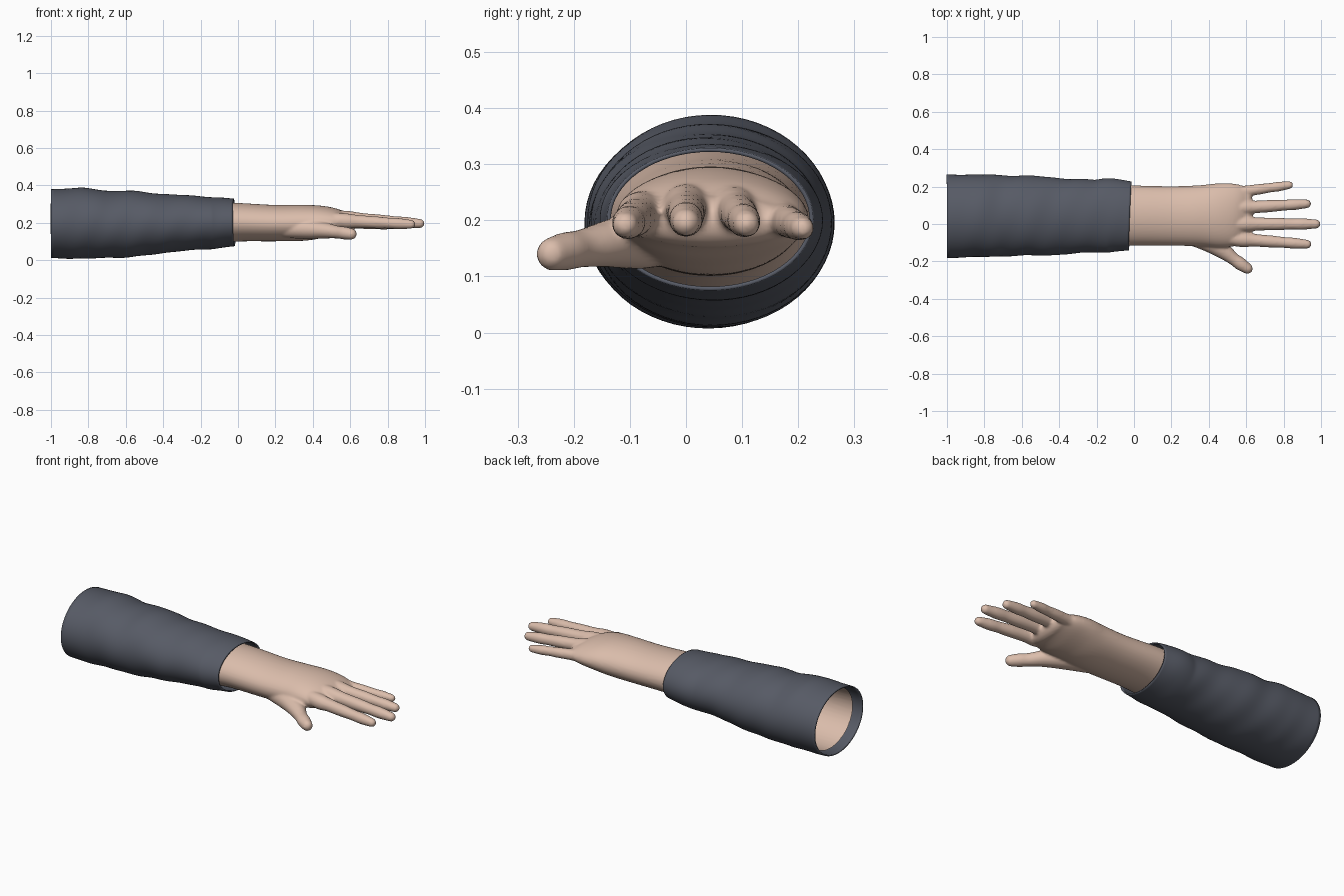
import bpy, bmesh, math
from mathutils import Vector

cube = bpy.data.objects.get("Cube")
if cube:
    bpy.data.objects.remove(cube, do_unlink=True)


def material(name, rgb):
    m = bpy.data.materials.new(name)
    m.use_nodes = True
    m.diffuse_color = (*rgb, 1)
    bsdf = m.node_tree.nodes["Principled BSDF"]
    bsdf.inputs["Base Color"].default_value = (*rgb, 1)
    bsdf.inputs["Roughness"].default_value = 0.8
    return m


skin = material("skin", (0.71, 0.51, 0.41))
cloth = material("slate cloth", (0.095, 0.104, 0.132))


def smooth_path(keys, steps):
    """Catmull-Rom curve through keys of (x, y, z, half width, half height)."""
    k = [Vector(p) for p in keys]
    k = [k[0] * 2 - k[1]] + k + [k[-1] * 2 - k[-2]]
    out = []
    for a, b, c, d in zip(k, k[1:], k[2:], k[3:]):
        for i in range(steps):
            t = i / steps
            out.append(0.5 * (2 * b + (c - a) * t + (2 * a - 5 * b + 4 * c - d) * t * t
                              + (3 * b - a - 3 * c + d) * t ** 3))
    return out + [k[-2]]


def tube(bm, keys, steps=6, sides=24, round_tip=False, capped=True, ripple=None):
    """Loft oval rings along a path, optionally with a domed tip."""
    path = smooth_path(keys, steps)
    pts = [p.xyz for p in path]
    rings = []
    for i, p in enumerate(path):
        tangent = (pts[min(i + 1, len(pts) - 1)] - pts[max(i - 1, 0)]).normalized()
        rings.append((pts[i], tangent, p[3], p[4]))
    if round_tip:
        c, tangent, w, h = rings[-1]
        for a in (0.35, 0.7, 1.0, 1.25, 1.45):
            rings.append((c + tangent * min(w, h) * math.sin(a), tangent,
                          w * math.cos(a), h * math.cos(a)))
    loops = []
    for c, tangent, w, h in rings:
        side = Vector((0, 0, 1)).cross(tangent).normalized()
        up = tangent.cross(side)
        loop = []
        for j in range(sides):
            a = math.tau * j / sides
            s = 1 + (ripple(c.x, a) if ripple else 0)
            loop.append(bm.verts.new(c + side * w * s * math.cos(a) + up * h * s * math.sin(a)))
        loops.append(loop)
    for l1, l2 in zip(loops, loops[1:]):
        for j in range(sides):
            n = (j + 1) % sides
            bm.faces.new((l1[j], l1[n], l2[n], l2[j]))
    if capped:
        bm.faces.new(loops[0])
        bm.faces.new(loops[-1])


def finish(bm, name, mat):
    bmesh.ops.recalc_face_normals(bm, faces=bm.faces)
    mesh = bpy.data.meshes.new(name)
    bm.to_mesh(mesh)
    bm.free()
    mesh.materials.append(mat)
    ob = bpy.data.objects.new(name, mesh)
    bpy.context.collection.objects.link(ob)
    return ob


def select(ob):
    bpy.ops.object.select_all(action="DESELECT")
    ob.select_set(True)
    bpy.context.view_layer.objects.active = ob


# Forearm and palm
START = -0.96
bm = bmesh.new()
tube(bm, [
    (START, 0.042, 0.195, 0.2, 0.168),
    (-0.7, 0.043, 0.193, 0.195, 0.157),
    (-0.4, 0.041, 0.197, 0.183, 0.137),
    (-0.15, 0.043, 0.2, 0.167, 0.113),
    (0.0, 0.045, 0.203, 0.161, 0.103),
    (0.2, 0.043, 0.198, 0.159, 0.097),
    (0.35, 0.044, 0.2, 0.163, 0.096),
    (0.45, 0.046, 0.205, 0.171, 0.086),
    (0.53, 0.048, 0.204, 0.168, 0.07),
    (0.59, 0.045, 0.198, 0.152, 0.047)], sides=48, round_tip=True)

# Fingers: each grows from a tendon through a knuckle to a domed tip
fingers = [  # knuckle x, y, z, tip x, y, z, thickness
    (0.55, -0.08, 0.212, 0.925, -0.108, 0.192, 0.031),
    (0.56, 0.0, 0.224, 0.973, 0.0, 0.196, 0.032),
    (0.55, 0.085, 0.222, 0.923, 0.108, 0.194, 0.031),
    (0.52, 0.165, 0.205, 0.83, 0.208, 0.186, 0.027)]
for kx, ky, kz, tx, ty, tz, r in fingers:
    knuckle, tip = Vector((kx, ky, kz)), Vector((tx, ty, tz))
    keys = [(kx - 0.2, 0.04 + (ky - 0.04) * 0.75, kz + 0.02, r * 0.7, r * 0.7),
            (*knuckle, r * 1.3, r * 1.3)]
    for t, s in ((0.25, 1.1), (0.5, 1.04), (0.68, 0.93), (0.82, 0.95), (1, 0.76)):
        keys.append((*knuckle.lerp(tip, t), r * s, r * s))
    tube(bm, keys, round_tip=True)

# Thumb
tube(bm, [
    (0.24, -0.04, 0.17, 0.05, 0.05),
    (0.38, -0.085, 0.165, 0.056, 0.052),
    (0.47, -0.138, 0.158, 0.046, 0.042),
    (0.53, -0.185, 0.15, 0.034, 0.034),
    (0.57, -0.214, 0.145, 0.035, 0.034),
    (0.606, -0.238, 0.14, 0.029, 0.03)], round_tip=True)
hand = finish(bm, "arm_and_hand", skin)

# Fuse the parts into one soft skin
select(hand)
fuse = hand.modifiers.new("fuse", "REMESH")
fuse.mode = "VOXEL"
fuse.voxel_size = 0.007
soften = hand.modifiers.new("soften", "SMOOTH")
soften.factor = 0.5
soften.iterations = 5
for mod in ("fuse", "soften"):
    bpy.ops.object.modifier_apply(modifier=mod)

# Open the elbow end so the arm is a hollow shell
bm = bmesh.new()
bm.from_mesh(hand.data)
cap = [f for f in bm.faces if f.calc_center_median().x < START + 0.012]
bmesh.ops.delete(bm, geom=cap, context="FACES")
bm.to_mesh(hand.data)
bm.free()
bpy.ops.object.shade_smooth()


# Sleeve with soft cloth folds
def folds(x, a):
    fade = min(1, (x + 1) * 6, (-0.02 - x) * 8)
    return max(fade, 0) * (0.011 * math.sin(23 * x + 2 * math.sin(a + 0.5))
                           + 0.006 * math.sin(41 * x + 3 * a))


bm = bmesh.new()
tube(bm, [
    (-1.0, 0.042, 0.196, 0.223, 0.184),
    (-0.83, 0.043, 0.196, 0.22, 0.189),
    (-0.7, 0.045, 0.193, 0.216, 0.179),
    (-0.57, 0.044, 0.193, 0.214, 0.177),
    (-0.4, 0.041, 0.197, 0.205, 0.158),
    (-0.22, 0.042, 0.199, 0.194, 0.144),
    (-0.13, 0.047, 0.2, 0.198, 0.138),
    (-0.02, 0.043, 0.202, 0.184, 0.127)],
    steps=10, sides=64, capped=False, ripple=folds)
sleeve = finish(bm, "sleeve", cloth)
select(sleeve)
bpy.ops.object.shade_smooth_by_angle(angle=math.radians(50))
wall = sleeve.modifiers.new("wall", "SOLIDIFY")
wall.thickness = 0.007
wall.offset = -1
